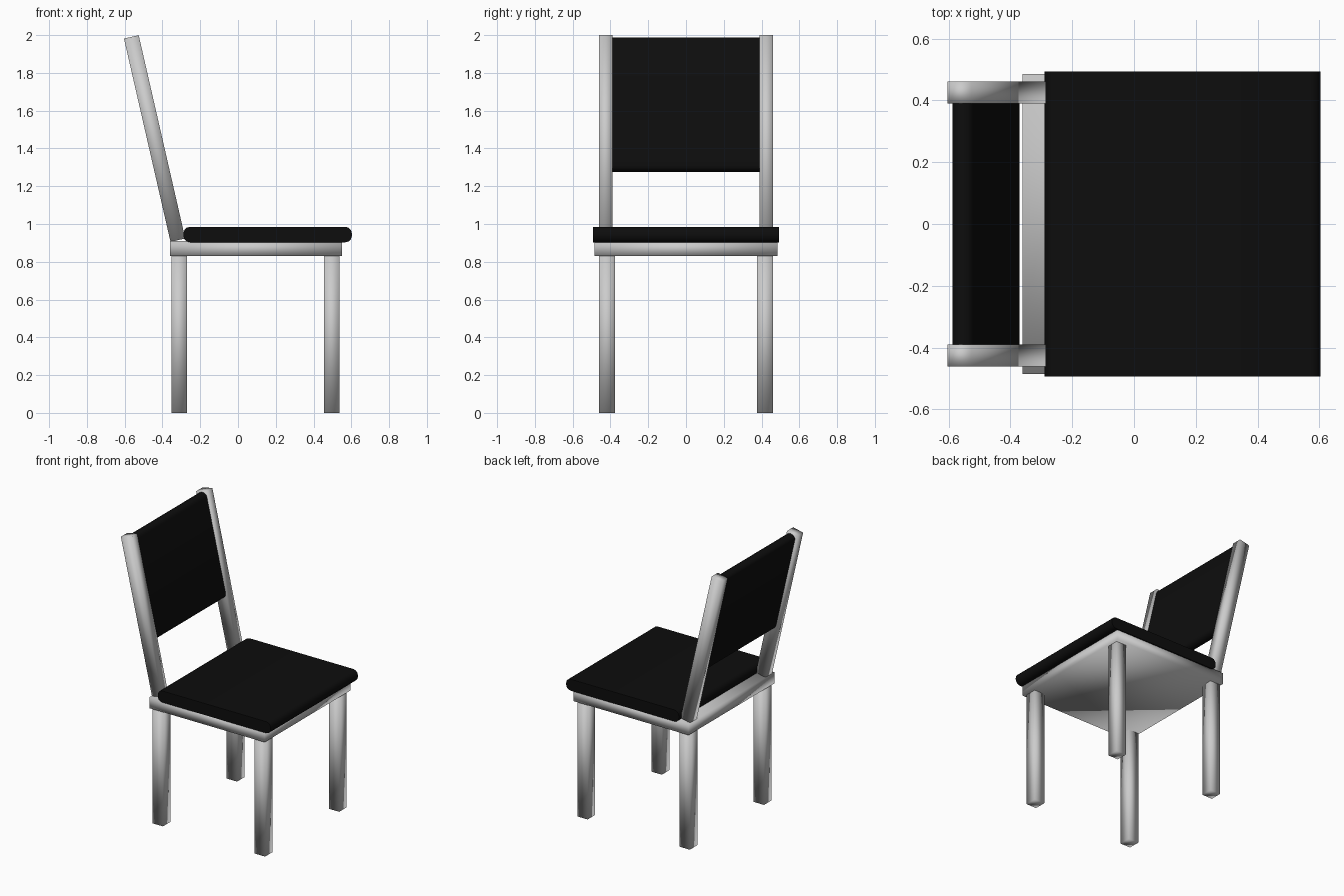
import bpy, bmesh, math
from mathutils import Matrix

if "Cube" in bpy.data.objects:
    bpy.data.objects.remove(bpy.data.objects["Cube"])

TILT = math.atan(0.229)  # backward lean of the backrest

black = bpy.data.materials.new("black_upholstery")
black.diffuse_color = (0.004, 0.004, 0.004, 1)
black.use_nodes = True
black.node_tree.nodes["Principled BSDF"].inputs["Base Color"].default_value = black.diffuse_color


def block(name, center, size, tilt=0.0, bevel=0.0, mat=None):
    """Box leaning back about y; bevel rounds only the edges running along y."""
    bm = bmesh.new()
    bmesh.ops.create_cube(bm, size=1, matrix=Matrix.Diagonal((*size, 1)))
    if bevel:
        edges = [e for e in bm.edges
                 if abs(e.verts[0].co.y - e.verts[1].co.y) > 1e-4]
        bmesh.ops.bevel(bm, geom=edges, offset=bevel, segments=3,
                        profile=0.5, affect='EDGES')
    bmesh.ops.recalc_face_normals(bm, faces=bm.faces)
    for f in bm.faces:
        f.smooth = True
    if bevel:  # keep the flat side caps crisp
        for e in bm.edges:
            e.smooth = e.calc_face_angle(0) < math.radians(50)
    mesh = bpy.data.meshes.new(name)
    bm.to_mesh(mesh)
    bm.free()
    ob = bpy.data.objects.new(name, mesh)
    ob.location = center
    ob.rotation_euler.y = -tilt
    if mat:
        mesh.materials.append(mat)
    bpy.context.collection.objects.link(ob)
    return ob


# seat frame and cushion
block("seat_frame", (0.095, 0, 0.87), (0.91, 0.97, 0.08))
block("seat_cushion", (0.157, 0, 0.944), (0.892, 0.986, 0.082),
      bevel=0.035, mat=black)

# legs and leaning back posts
for side, y in (("right", -1), ("left", 1)):
    block(f"back_leg_{side}", (-0.312, y * 0.419, 0.416), (0.082, 0.084, 0.832))
    block(f"front_leg_{side}", (0.496, y * 0.419, 0.416), (0.082, 0.084, 0.832))
    block(f"back_post_{side}", (-0.4415, y * 0.4255, 1.4525), (0.08, 0.071, 1.104),
          tilt=TILT)

# backrest panel between the posts
block("backrest_panel", (-0.479, 0, 1.632), (0.07, 0.784, 0.728),
      tilt=TILT, bevel=0.03, mat=black)
